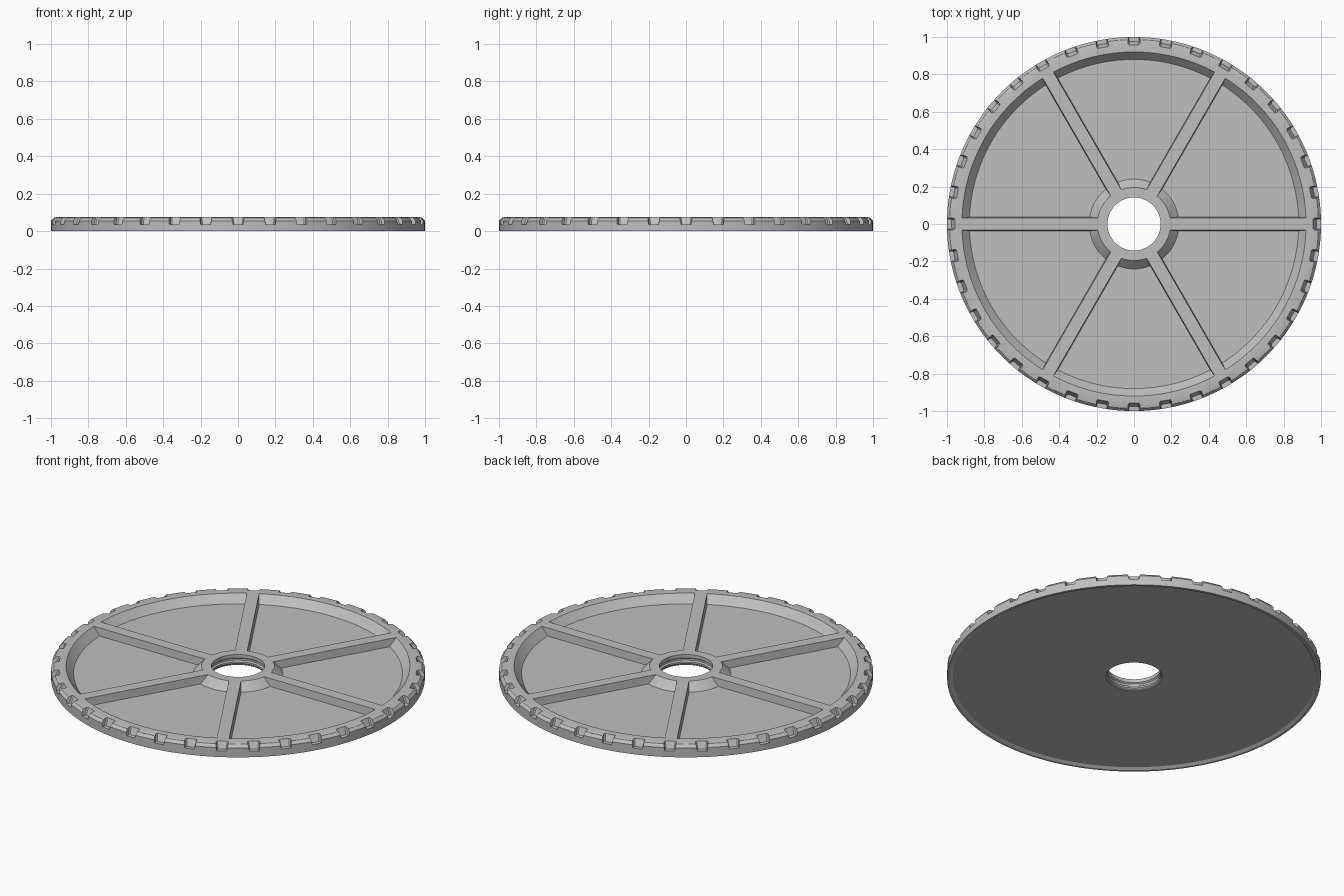
import bpy, bmesh, math
from mathutils import Matrix, Vector

if "Cube" in bpy.data.objects:
    bpy.data.objects.remove(bpy.data.objects["Cube"])

HEIGHT = 0.075      # top of rim, hub and spokes
FLOOR = 0.03        # pocket floor
SEGMENTS = 144

grey = bpy.data.materials.new("plain grey")
grey.use_nodes = True
colour = (0.52, 0.52, 0.52, 1)
grey.diffuse_color = colour
grey.node_tree.nodes["Principled BSDF"].inputs["Base Color"].default_value = colour


def make_object(name, bm):
    bmesh.ops.recalc_face_normals(bm, faces=bm.faces)
    mesh = bpy.data.meshes.new(name)
    bm.to_mesh(mesh)
    bm.free()
    obj = bpy.data.objects.new(name, mesh)
    bpy.context.collection.objects.link(obj)
    obj.data.materials.append(grey)
    return obj


def lathe(name, profile):
    """Spin a closed (radius, z) profile about the z axis."""
    bm = bmesh.new()
    rings = []
    for i in range(SEGMENTS):
        a = 2 * math.pi * i / SEGMENTS
        rings.append([bm.verts.new((r * math.cos(a), r * math.sin(a), z))
                      for r, z in profile])
    n = len(profile)
    for i in range(SEGMENTS):
        p, q = rings[i], rings[(i + 1) % SEGMENTS]
        for j in range(n):
            k = (j + 1) % n
            bm.faces.new((p[j], q[j], q[k], p[k]))
    return make_object(name, bm)


def loft(bm, low, high):
    """Closed solid between two matching loops."""
    lo = [bm.verts.new(p) for p in low]
    hi = [bm.verts.new(p) for p in high]
    n = len(lo)
    for i in range(n):
        k = (i + 1) % n
        bm.faces.new((lo[i], lo[k], hi[k], hi[i]))
    bm.faces.new(lo[::-1])
    bm.faces.new(hi)


def pocket_loop(z):
    """Outline of one pocket between two spokes at height z."""
    t = (z - FLOOR) / (HEIGHT - FLOOR)
    outer, inner = 0.88 + 0.04 * t, 0.24 - 0.045 * t
    half = 0.037 - 0.004 * t
    points = []
    for r, steps, flip in ((outer, 24, False), (inner, 16, True)):
        start = math.asin(half / r)
        end = math.pi / 3 - start
        arc = [start + (end - start) * i / steps for i in range(steps + 1)]
        if flip:
            arc.reverse()
        points += [Vector((r * math.cos(a), r * math.sin(a), z)) for a in arc]
    return points


def notch_loop(z):
    """Outline of one rim notch at height z, with clipped inner corners."""
    t = (z - 0.036) / (HEIGHT - 0.036)
    inner = 0.976 - 0.018 * t
    half = 0.027 + 0.006 * t
    c = 0.006
    return [Vector((x, y, z)) for x, y in (
        (inner, -half + c), (inner + c, -half), (1.05, -half),
        (1.05, half), (inner + c, half), (inner, half - c))]


def repeat(name, count, loop, z0, z1):
    bm = bmesh.new()
    for i in range(count):
        turn = Matrix.Rotation(2 * math.pi * i / count, 3, 'Z')
        loft(bm, [turn @ p for p in loop(z0)], [turn @ p for p in loop(z1)])
    obj = make_object(name, bm)
    obj.hide_render = True
    return obj


# Solid disc: outer wall, rounded top edge, stepped bore, recessed underside
wheel = lathe("spoked_disc", [
    (1.0, 0.0), (1.0, 0.055), (0.986, 0.071), (0.97, HEIGHT),
    (0.142, HEIGHT), (0.142, 0.055), (0.15, 0.049), (0.15, 0.038),
    (0.142, 0.032), (0.142, 0.022), (0.15, 0.016), (0.15, 0.01),
    (0.97, 0.01), (0.985, 0.0)])

# Cut the six pockets and the rim notches
for cutter in (repeat("pocket_cutter", 6, pocket_loop, FLOOR, 0.09),
               repeat("notch_cutter", 36, notch_loop, 0.036, 0.09)):
    mod = wheel.modifiers.new(cutter.name, 'BOOLEAN')
    mod.operation = 'DIFFERENCE'
    mod.solver = 'EXACT'
    mod.object = cutter
    bpy.context.view_layer.objects.active = wheel
    bpy.ops.object.modifier_apply(modifier=mod.name)
    bpy.data.objects.remove(cutter)

# Smooth round walls, keep edges sharp
bpy.ops.object.select_all(action='DESELECT')
wheel.select_set(True)
bpy.context.view_layer.objects.active = wheel
bpy.ops.object.shade_smooth_by_angle(angle=math.radians(25))
